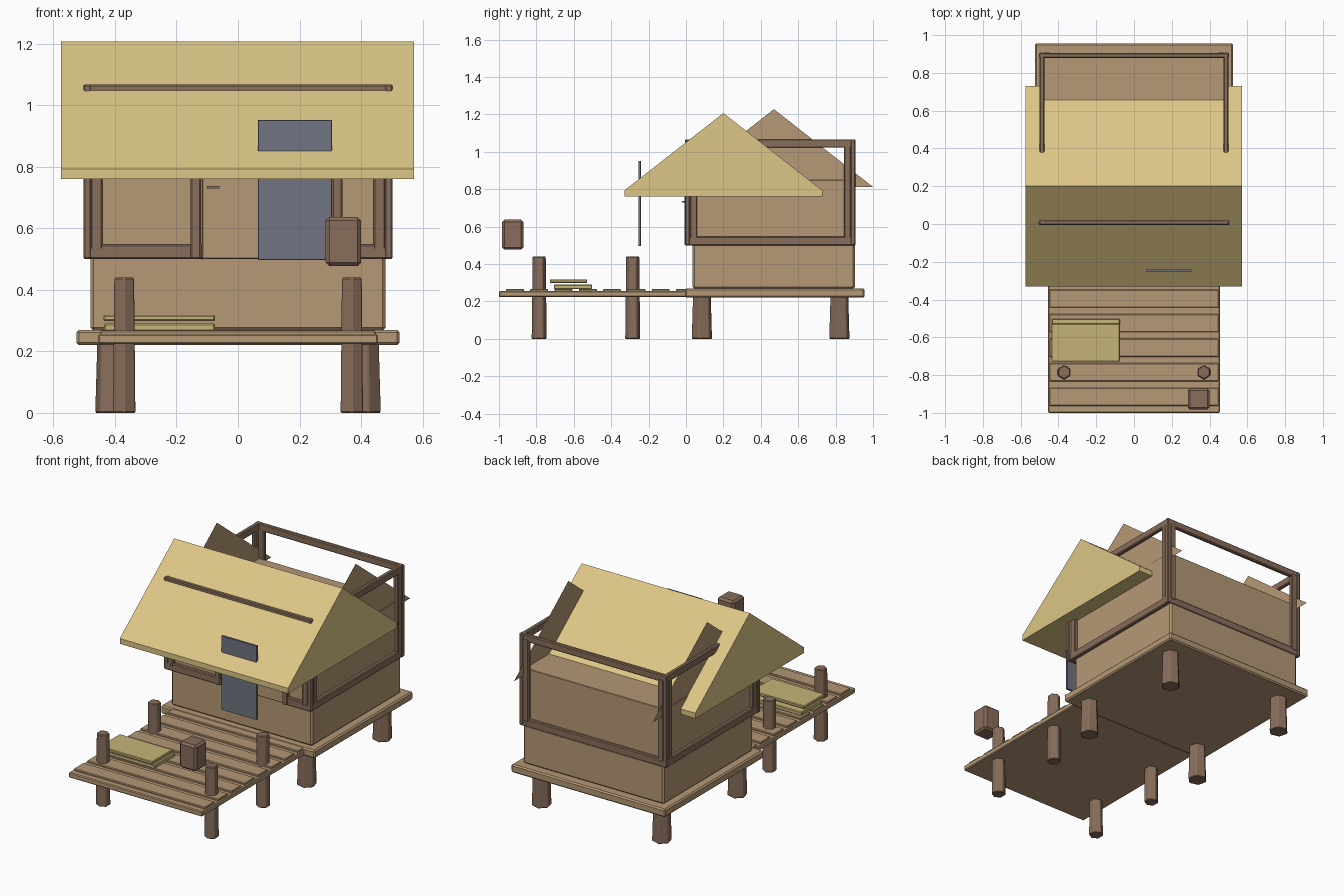
import bpy
import bmesh
from math import radians

if "Cube" in bpy.data.objects:
    bpy.data.objects.remove(bpy.data.objects["Cube"], do_unlink=True)


def material(name, rgb):
    m = bpy.data.materials.new(name)
    m.use_nodes = True
    m.diffuse_color = (*rgb, 1)
    m.node_tree.nodes["Principled BSDF"].inputs["Base Color"].default_value = (*rgb, 1)
    return m


TAN = material("tan_wood", (0.46, 0.315, 0.178))
DARK = material("dark_wood", (0.245, 0.155, 0.105))
STRAW = material("straw_thatch", (0.72, 0.57, 0.24))
MAT = material("woven_straw", (0.56, 0.46, 0.185))
SLATE = material("slate_cloth", (0.165, 0.178, 0.22))


def finish(name, bm, mat, bevel=0.0):
    mesh = bpy.data.meshes.new(name)
    bm.to_mesh(mesh)
    bm.free()
    mesh.materials.append(mat)
    ob = bpy.data.objects.new(name, mesh)
    bpy.context.collection.objects.link(ob)
    if bevel:
        mod = ob.modifiers.new("soft_edges", "BEVEL")
        mod.width = bevel
        mod.segments = 1
        mod.limit_method = "ANGLE"
    return ob


def box(name, x, y, z, mat, bevel=0.005):
    """Box from three (low, high) ranges."""
    bm = bmesh.new()
    bmesh.ops.create_cube(bm, size=1)
    for v in bm.verts:
        v.co = [r[0] if c < 0 else r[1] for c, r in zip(v.co, (x, y, z))]
    return finish(name, bm, mat, bevel)


def post(name, x, y, top, r_low, r_top, turn=0):
    bm = bmesh.new()
    bmesh.ops.create_cone(bm, cap_ends=True, segments=6, radius1=r_low,
                          radius2=r_top, depth=top)
    ob = finish(name, bm, DARK, 0.004)
    ob.location = (x, y, top / 2)
    ob.rotation_euler.z = radians(turn)


def extrude_yz(name, points, x0, x1, mat):
    """Profile in the yz plane, swept along x; flat when x0 equals x1."""
    bm = bmesh.new()
    face = bm.faces.new([bm.verts.new((x0, y, z)) for y, z in points])
    if x1 != x0:
        ext = bmesh.ops.extrude_face_region(bm, geom=[face])["geom"]
        for v in ext:
            if isinstance(v, bmesh.types.BMVert):
                v.co.x = x1
        bmesh.ops.recalc_face_normals(bm, faces=bm.faces)
    return finish(name, bm, mat)


# Platform, dock deck and its planks
box("platform", (-0.525, 0.525), (-0.005, 0.955), (0.22, 0.27), TAN, 0.008)
box("dock_deck", (-0.455, 0.455), (-1.0, 0.0), (0.224, 0.256), TAN)
for i in range(8):
    y = -0.915 + i * 0.13
    box(f"dock_plank_{i + 1}", (-0.448, 0.448), (y - 0.048, min(y + 0.048, 0.02)),
        (0.25, 0.267), TAN, 0.004)

# Hexagonal stilts under the house and along the dock
for side, sx in (("left", 1), ("right", -1)):
    for where, y in (("front", 0.085), ("back", 0.82)):
        post(f"house_stilt_{where}_{side}", sx * 0.41, y, 0.23, 0.057, 0.05, 15)
    for where, y in (("front", -0.785), ("back", -0.285)):
        post(f"dock_post_{where}_{side}", sx * 0.37, y, 0.44, 0.042, 0.037)

# House body
box("lower_wall", (-0.48, 0.48), (0.035, 0.903), (0.268, 0.51), TAN, 0.01)
box("upper_wall", (-0.476, 0.476), (0.018, 0.887), (0.5, 0.85), TAN, 0.003)
box("door", (-0.117, 0.305), (0.006, 0.03), (0.5, 0.85), TAN, 0.003)
box("door_handle", (-0.1, -0.06), (-0.022, 0.01), (0.729, 0.737), DARK, 0)

# Side and back wall frames
for side, sx in (("left", 1), ("right", -1)):
    x = sorted((sx * 0.474, sx * 0.5))
    for part, z in (("bottom", (0.5, 0.548)), ("top", (1.022, 1.067))):
        box(f"{part}_rail_{side}", x, (0.004, 0.905), z, DARK)
    for where, y in (("front", (0.022, 0.06)), ("back", (0.846, 0.882))):
        box(f"side_stile_{where}_{side}", x, y, (0.53, 1.04), DARK)
    x = sorted((sx * 0.44, sx * 0.48))
    corner = sorted((sx * 0.476, sx * 0.503))
    for where, y in (("front", (-0.005, 0.022)), ("back", (0.88, 0.907))):
        box(f"end_stile_{where}_{side}", x, y, (0.53, 1.04), DARK)
        box(f"corner_post_{where}_{side}", corner, y, (0.5, 1.067), DARK)
for part, z in (("bottom", (0.5, 0.548)), ("top", (1.022, 1.067))):
    box(f"back_{part}_rail", (-0.5, 0.5), (0.88, 0.905), z, DARK)

# Front frame, broken by the door
box("front_top_rail", (-0.5, 0.5), (-0.004, 0.022), (1.022, 1.067), DARK)
for side, x in (("right", (-0.5, -0.117)), ("left", (0.305, 0.5))):
    box(f"front_bottom_rail_{side}", x, (-0.004, 0.022), (0.5, 0.548), DARK)
for side, x in (("right", (-0.155, -0.12)), ("left", (0.305, 0.34))):
    box(f"door_post_{side}", x, (-0.008, 0.022), (0.5, 0.95), DARK)

# Thatched roof and thin gable panels
extrude_yz("roof", [(-0.33, 0.76), (-0.33, 0.793), (0.2, 1.207), (0.73, 0.793), (0.73, 0.76)],
           -0.575, 0.572, STRAW)
for side, x in (("left", 0.473), ("right", -0.473)):
    extrude_yz(f"gable_panel_{side}", [(-0.06, 0.812), (1.0, 0.812), (0.47, 1.228)], x, x, TAN)

# Hanging cloth, lantern box and sleeping mats
box("hanging_cloth", (0.065, 0.305), (-0.255, -0.241), (0.497, 0.952), SLATE, 0.001)
box("lantern_box", (0.285, 0.4), (-0.983, -0.87), (0.477, 0.637), DARK, 0.012)
box("lower_mat", (-0.435, -0.075), (-0.707, -0.502), (0.266, 0.29), MAT, 0.004)
box("upper_mat", (-0.437, -0.075), (-0.728, -0.528), (0.299, 0.318), MAT, 0.004)
